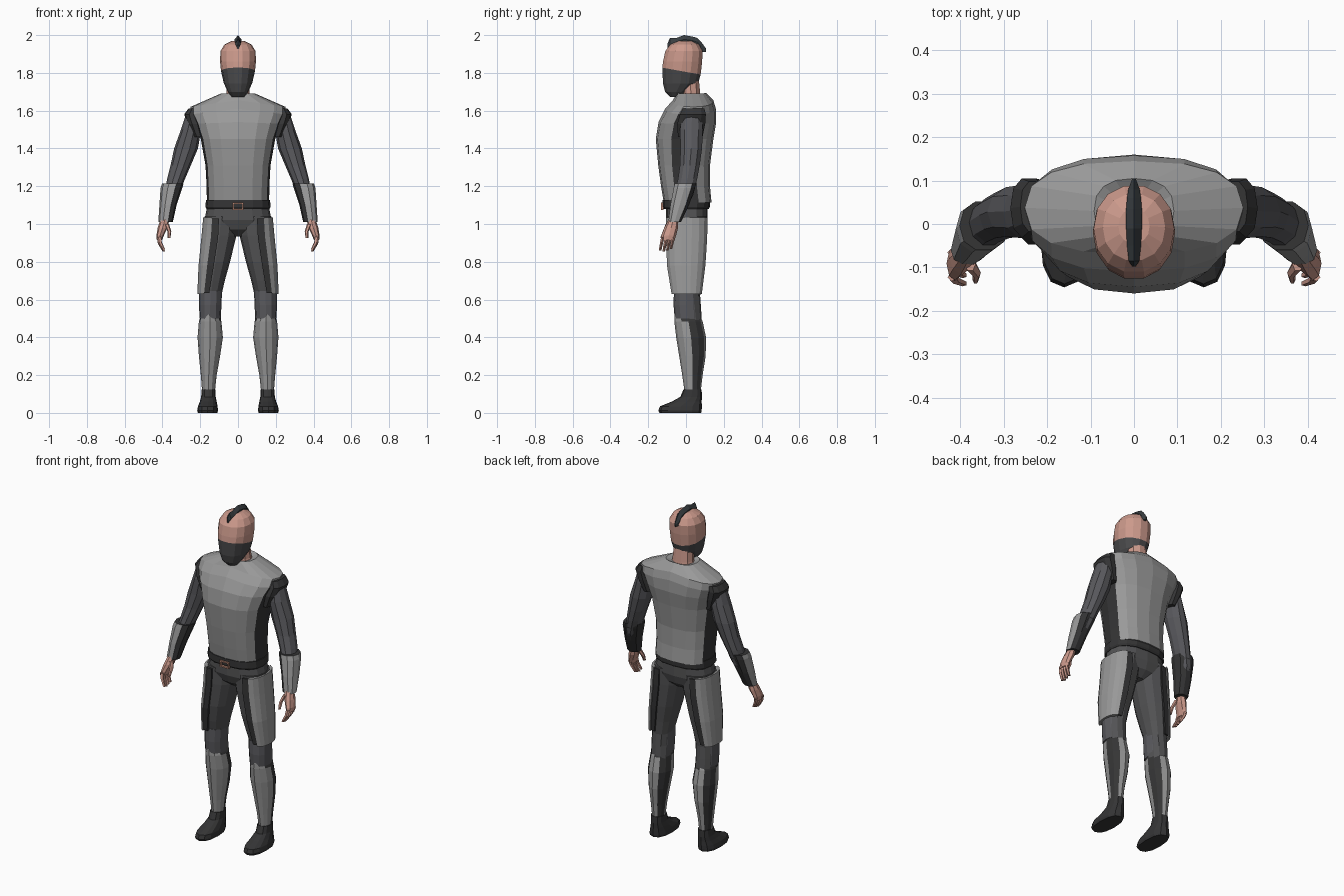
import bpy, bmesh, math


def material(name, r, g, b):
    m = bpy.data.materials.new(name)
    m.diffuse_color = (r, g, b, 1)
    return m


LIGHT = material("light_grey_armour", 0.32, 0.32, 0.32)
CLOTH = material("slate_cloth", 0.10, 0.10, 0.11)
PANTS = material("charcoal_trousers", 0.085, 0.085, 0.088)
DARK = material("near_black", 0.035, 0.035, 0.036)
SKIN = material("skin", 0.60, 0.32, 0.26)
MASK = material("mask_grey", 0.07, 0.07, 0.073)
HAIR = material("dark_hair", 0.04, 0.047, 0.052)
COPPER = material("copper", 0.50, 0.25, 0.18)


def finish(name, bm, mats, rule=None, mirror=False):
    """Turn a bmesh into an object, colouring faces by a rule."""
    bmesh.ops.recalc_face_normals(bm, faces=bm.faces[:])
    bm.normal_update()
    if rule:
        for f in bm.faces:
            f.material_index = rule(f.calc_center_median(), f.normal)
    me = bpy.data.meshes.new(name)
    bm.to_mesh(me)
    bm.free()
    for m in mats:
        me.materials.append(m)
    ob = bpy.data.objects.new(name, me)
    bpy.context.collection.objects.link(ob)
    if mirror:
        ob.modifiers.new("mirror", 'MIRROR').use_mirror_merge = False
    return ob


def loft(name, rings, mats, n=12, p=2.0, rule=None, mirror=False, arc=None):
    """Rings are (z, x0, x1, y0, y1[, side drop[, tilt]]); arc keeps one sector."""
    bm = bmesh.new()
    loops = []
    for z, x0, x1, y0, y1, *extra in rings:
        drop, tilt = (list(extra) + [0, 0])[:2]
        loop = []
        for i in range(n):
            if arc:
                a = math.radians(arc[0] + (arc[1] - arc[0]) * i / (n - 1))
            else:
                a = 2 * math.pi * i / n
            c = math.copysign(abs(math.cos(a)) ** (2 / p), math.cos(a))
            s = math.copysign(abs(math.sin(a)) ** (2 / p), math.sin(a))
            y = (y0 + y1) / 2 + s * (y1 - y0) / 2
            loop.append(bm.verts.new(((x0 + x1) / 2 + c * (x1 - x0) / 2, y,
                                      z - drop * abs(c) + tilt * y)))
        loops.append(loop)
    for a, b in zip(loops, loops[1:]):
        for i in range(n):
            j = (i + 1) % n
            bm.faces.new((a[i], a[j], b[j], b[i]))
    bm.faces.new(loops[0])
    bm.faces.new(loops[-1])
    return finish(name, bm, mats, rule, mirror)


def sym(z, w, y0, y1, *extra):
    return (z, -w, w, y0, y1, *extra)


# Vest with dark side panels
loft("vest", [
    sym(1.115, .165, -.118, .135), sym(1.20, .166, -.132, .127),
    sym(1.31, .172, -.147, .127), sym(1.45, .197, -.160, .145),
    sym(1.54, .225, -.145, .160, .01), sym(1.61, .250, -.110, .158, .03),
    sym(1.655, .252, -.070, .145, .035), sym(1.695, .092, -.045, .105, .005),
    sym(1.68, .06, -.03, .08)],
    [LIGHT, DARK], 16, 2.5,
    lambda c, nr: int(abs(nr.x) > .8 and c.z < 1.6))

# Head, mask and neck
loft("neck", [sym(1.64, .075, -.03, .085), sym(1.69, .062, -.025, .078),
              sym(1.77, .055, -.03, .07)], [SKIN], 10)
loft("head", [
    sym(1.672, .032, -.085, -.03), sym(1.70, .054, -.112, .01),
    sym(1.745, .075, -.124, .066), sym(1.805, .09, -.128, .08, 0, -.18),
    sym(1.86, .095, -.124, .088), sym(1.915, .093, -.112, .09),
    sym(1.95, .072, -.085, .07), sym(1.968, .036, -.045, .035)],
    [MASK, SKIN], 14, 2.15, lambda c, nr: int(c.z > 1.805 - .18 * c.y))

# Crest of hair: y, base z, tip z, half width
bm = bmesh.new()
prev = None
for y, zb, zt, w in [(-.098, 1.93, 1.955, .004), (-.085, 1.93, 1.985, .012),
                     (-.05, 1.945, 1.985, .016), (-.01, 1.955, 2.0, .018),
                     (.035, 1.95, 1.992, .018), (.06, 1.94, 1.985, .016),
                     (.08, 1.91, 1.965, .013), (.105, 1.91, 1.93, .004)]:
    cur = [bm.verts.new(v) for v in
           ((-w, y, zb), (-w, y, (zb + zt) / 2), (0, y, zt), (w, y, (zb + zt) / 2), (w, y, zb))]
    if prev:
        for i in range(5):
            j = (i + 1) % 5
            bm.faces.new((prev[i], prev[j], cur[j], cur[i]))
    else:
        bm.faces.new(cur)
    prev = cur
bm.faces.new(prev)
finish("hair_crest", bm, [HAIR])

# Arms
loft("shoulder_rim", [(1.46, .18, .235, -.045, .09), (1.53, .19, .268, -.05, .105),
                      (1.58, .20, .285, -.035, .108), (1.612, .20, .262, -.02, .10)],
     [DARK], 10, 2.4, mirror=True)
loft("sleeve", [
    (1.59, .20, .272, -.02, .085), (1.50, .195, .302, -.035, .092),
    (1.40, .212, .338, -.032, .088), (1.31, .25, .357, -.035, .075),
    (1.24, .28, .375, -.045, .062), (1.15, .318, .392, -.065, .04),
    (1.02, .355, .405, -.088, -.035)], [CLOTH], 10, mirror=True)
loft("forearm_guard", [
    (1.215, .288, .402, -.062, .055), (1.19, .295, .410, -.068, .05),
    (1.10, .325, .416, -.085, .018), (1.01, .345, .422, -.095, -.025)],
    [DARK, LIGHT], 10, 2.2,
    lambda c, nr: int(nr.x - .5 * nr.y > .35), True)

# Hands
loft("palm", [(1.04, .36, .405, -.085, -.04), (.98, .372, .425, -.115, -.042),
              (.94, .392, .432, -.13, -.052), (.915, .402, .43, -.13, -.06)],
     [SKIN], 8, mirror=True)
for i in range(4):
    y, t = -.132 + .019 * i, .006 * abs(i - 1)
    loft(f"finger_{i + 1}", [
        (.93, .405, .43, y, y + .019), (.895 + t, .402, .424, y - .006, y + .012),
        (.855 + t, .385, .400, y - .012, y + .002)], [SKIN], 5, mirror=True)
loft("thumb", [(1.0, .365, .39, -.11, -.075), (.96, .353, .373, -.125, -.1),
               (.925, .358, .372, -.138, -.12)], [SKIN], 6, mirror=True)

# Belt and buckle
loft("belt", [sym(1.08, .167, -.118, .12), sym(1.09, .172, -.124, .126),
              sym(1.128, .17, -.124, .128)], [DARK], 16, 2.5)
bm = bmesh.new()
for x, z, sx, sz in [(-.026, 1.094, .008, .038), (.026, 1.094, .008, .038),
                     (0, 1.109, .06, .008), (0, 1.079, .06, .008)]:
    box = bmesh.ops.create_cube(bm, size=1)["verts"]
    for v in box:
        v.co = (x + v.co.x * sx, -.125 + v.co.y * .014, z + v.co.z * sz)
finish("belt_buckle", bm, [COPPER])

# Trousers
loft("pelvis", [sym(1.10, .162, -.105, .115), sym(1.02, .178, -.105, .115),
                sym(.97, .15, -.085, .10), sym(.935, .06, -.04, .06)],
     [PANTS], 16, 2.4)
loft("trouser_leg", [
    (1.04, .0, .178, -.098, .11), (.94, .008, .188, -.098, .105),
    (.80, .042, .195, -.092, .095), (.70, .07, .197, -.075, .083),
    (.62, .088, .20, -.055, .075), (.55, .092, .202, -.06, .08),
    (.46, .09, .20, -.04, .085)], [PANTS], 12, 2.2, mirror=True)
loft("knee_pad", [(.645, .084, .206, -.064, .068), (.57, .088, .206, -.066, .072),
                  (.50, .09, .204, -.06, .075)], [CLOTH], 12, 2.2, mirror=True)

# Outer thigh plates on a slightly wider dark backing
for name, mat, grow, half in [("thigh_backing", DARK, 0, 92),
                              ("thigh_plate", LIGHT, .005, 72)]:
    loft(name, [
        (1.03 + grow, .03, .18 + grow, -.106 - grow, .113 + grow),
        (.93, .03, .190 + grow, -.105 - grow, .112 + grow),
        (.78, .06, .205 + grow, -.100 - grow, .102 + grow),
        (.635 - grow, .10, .211 + grow, -.075 - grow, .082 + grow)],
        [mat], 8, 2.4, mirror=True, arc=(-half, half))

# Shin guards: light front and calf, dark sides
loft("shin_guard", [
    (.52, .105, .195, -.062, .072), (.485, .088, .207, -.062, .088),
    (.40, .080, .214, -.052, .106), (.30, .095, .207, -.036, .104),
    (.20, .113, .197, -.020, .088), (.115, .122, .190, -.008, .078)],
    [DARK, LIGHT], 12, 2.0,
    lambda c, nr: int(nr.y < -.2 or nr.y > .85), True)

# Boots
loft("boot", [
    (0, .110, .212, -.14, .08), (.012, .106, .216, -.146, .083),
    (.035, .108, .212, -.138, .084), (.06, .113, .202, -.075, .083),
    (.085, .118, .195, -.03, .084), (.125, .119, .192, -.013, .083)],
    [DARK], 12, 2.4, mirror=True)
